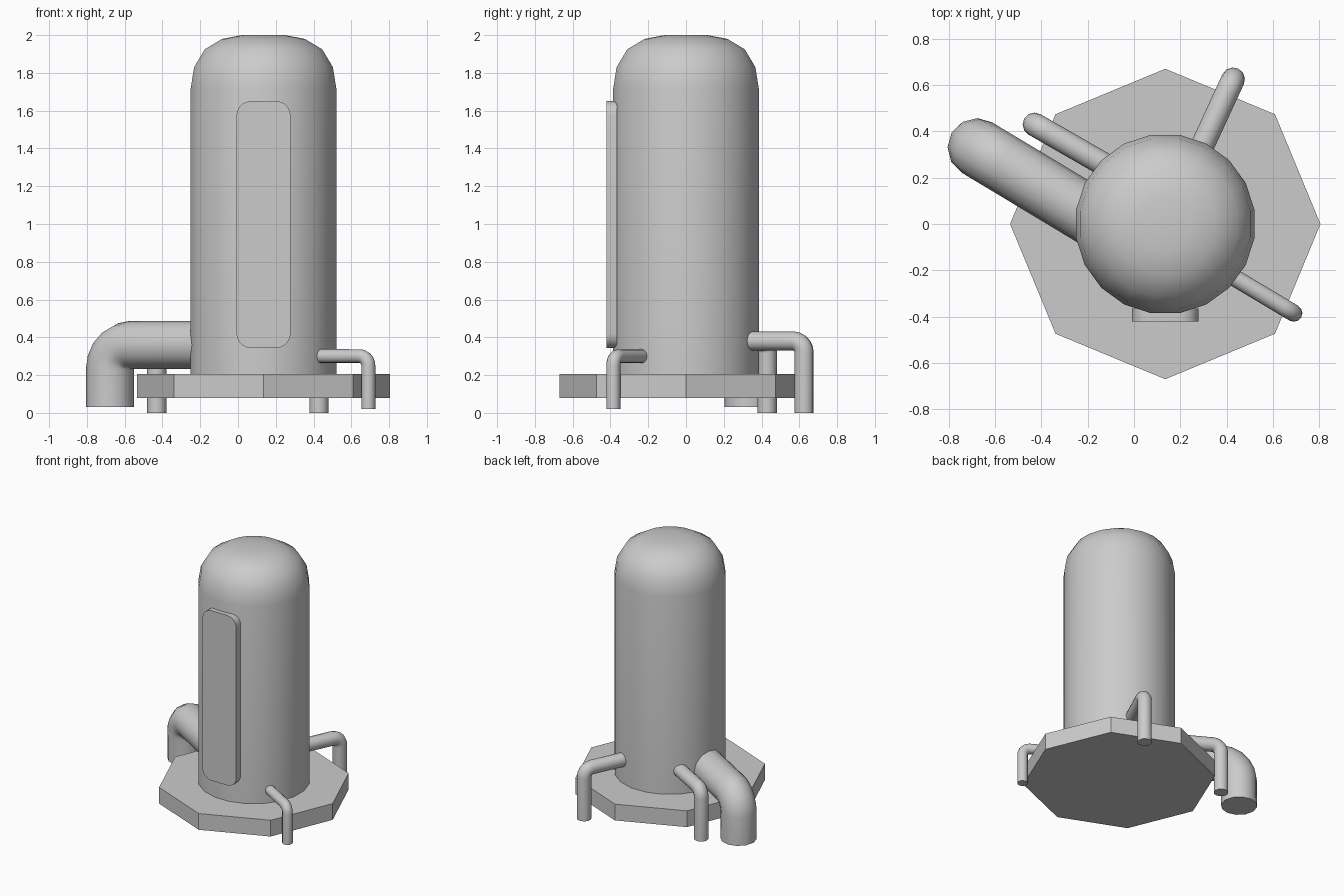
import bpy, bmesh, math
from mathutils import Vector

cube = bpy.data.objects.get("Cube")
if cube:
    bpy.data.objects.remove(cube, do_unlink=True)

CX = 0.135  # axis of the body and base

grey = bpy.data.materials.new("plain grey")
grey.use_nodes = True
colour = (0.6, 0.6, 0.6, 1)
grey.diffuse_color = colour
grey.node_tree.nodes["Principled BSDF"].inputs["Base Color"].default_value = colour


def finish(obj, angle=None):
    obj.data.materials.clear()
    obj.data.materials.append(grey)
    bpy.ops.object.select_all(action='DESELECT')
    obj.select_set(True)
    bpy.context.view_layer.objects.active = obj
    if angle:
        bpy.ops.object.shade_smooth_by_angle(angle=math.radians(angle))


def mesh_object(name, bm, angle=None):
    bmesh.ops.recalc_face_normals(bm, faces=bm.faces)
    mesh = bpy.data.meshes.new(name)
    bm.to_mesh(mesh)
    bm.free()
    obj = bpy.data.objects.new(name, mesh)
    bpy.context.collection.objects.link(obj)
    finish(obj, angle)
    return obj


def lathe(name, profile, sides, turn=0.0, angle=None):
    """Stack rings of (radius, z) and cap both ends."""
    bm = bmesh.new()
    rings = []
    for r, z in profile:
        steps = [turn + math.tau * i / sides for i in range(sides)]
        rings.append([bm.verts.new((CX + r * math.cos(a), r * math.sin(a), z)) for a in steps])
    for low, high in zip(rings, rings[1:]):
        for i in range(sides):
            j = (i + 1) % sides
            bm.faces.new((low[i], low[j], high[j], high[i]))
    bm.faces.new(rings[0])
    bm.faces.new(rings[-1])
    return mesh_object(name, bm, angle)


def pipe(name, foot, inner, z, bottom, radius, bend, segments=5):
    """Tube leaving the body level, then bending down to its foot."""
    corner = Vector((*foot, z))
    start = Vector((*inner, z))
    out = (corner - start).normalized()
    down = Vector((0, 0, -1))
    centre = corner - out * bend + down * bend
    path = [start]
    for i in range(segments + 1):
        a = math.pi / 2 * i / segments
        path.append(centre + out * bend * math.sin(a) - down * bend * math.cos(a))
    path.append(Vector((*foot, bottom)))

    curve = bpy.data.curves.new(name, 'CURVE')
    curve.dimensions = '3D'
    curve.bevel_depth = radius
    curve.bevel_resolution = 4
    curve.use_fill_caps = True
    spline = curve.splines.new('POLY')
    spline.points.add(len(path) - 1)
    for point, co in zip(spline.points, path):
        point.co = (*co, 1)
    obj = bpy.data.objects.new(name, curve)
    bpy.context.collection.objects.link(obj)
    finish(obj)
    bpy.ops.object.convert(target='MESH')
    finish(bpy.context.object, 50)


# Octagonal base plate
lathe("base_plate", [(0.67, 0.08), (0.67, 0.205)], 8)

# Domed body
dome = [(0.39, 0.15), (0.39, 1.72), (0.372, 1.83), (0.315, 1.925), (0.222, 1.98), (0.115, 2.0)]
lathe("domed_body", dome, 20, math.pi / 20, 40)

# Front panel with rounded corners
bm = bmesh.new()
outline = []
corner_r = 0.075
for k, (sx, sz) in enumerate([(1, 1), (-1, 1), (-1, -1), (1, -1)]):
    for i in range(6):
        a = math.pi / 2 * (k + i / 5)
        x = CX + sx * (0.143 - corner_r) + corner_r * math.cos(a)
        z = 0.997 + sz * (0.653 - corner_r) + corner_r * math.sin(a)
        outline.append(bm.verts.new((x, -0.42, z)))
face = bm.faces.new(outline)
back = bmesh.ops.extrude_face_region(bm, geom=[face])
moved = [v for v in back["geom"] if isinstance(v, bmesh.types.BMVert)]
bmesh.ops.translate(bm, verts=moved, vec=(0, 0.055, 0))
mesh_object("front_panel", bm, 40)

# Pipes around the foot of the body
pipe("thick_pipe", (-0.678, 0.33), (-0.1, -0.018), 0.36, 0.03, 0.127, 0.13)
pipe("side_thin_pipe", (-0.43, 0.43), (-0.03, 0.2), 0.38, 0.0, 0.051, 0.06)
pipe("back_thin_pipe", (0.428, 0.625), (0.25, 0.24), 0.38, 0.0, 0.051, 0.06)
pipe("front_thin_pipe", (0.69, -0.385), (0.38, -0.2), 0.3, 0.02, 0.037, 0.05)
